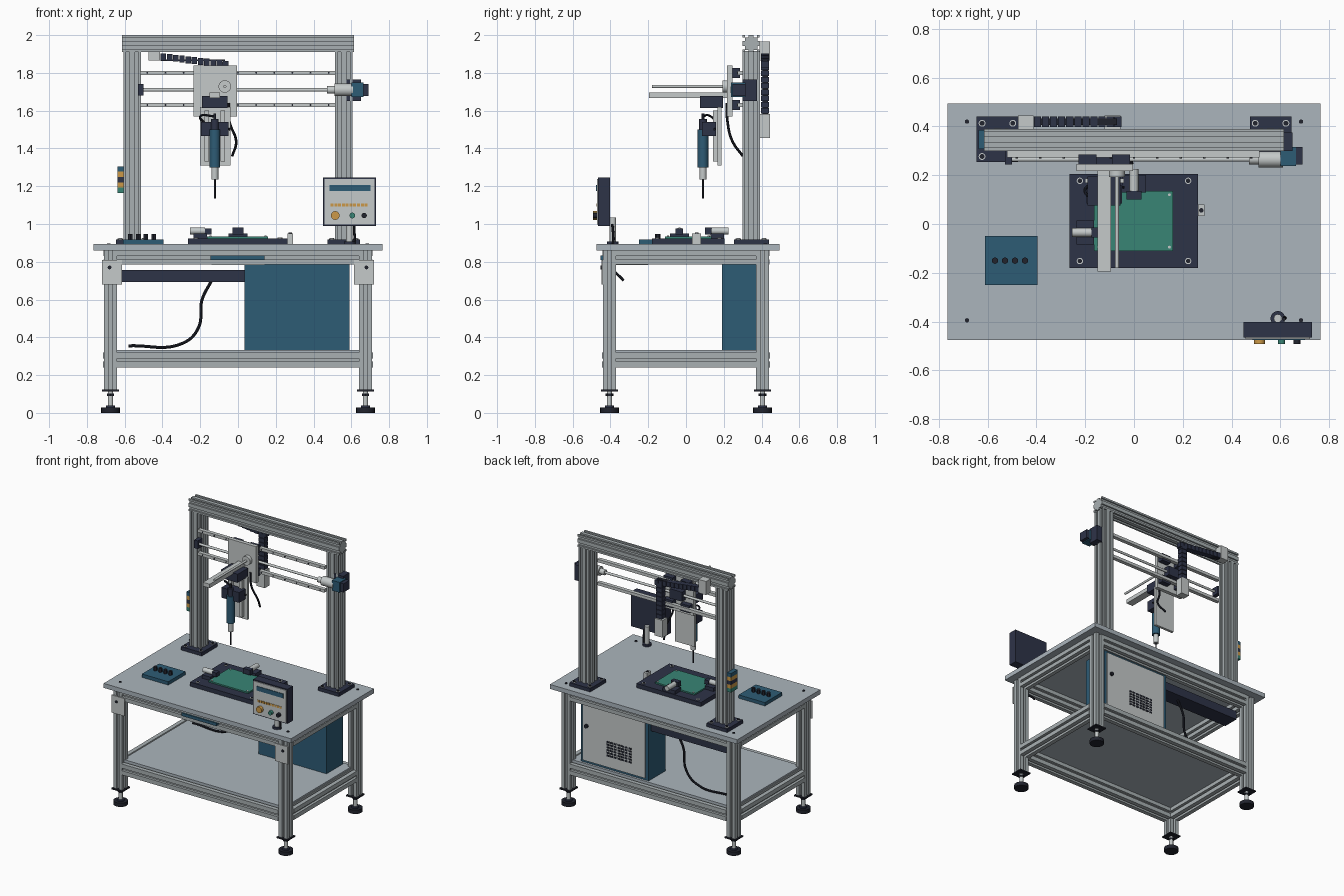
import bpy, bmesh, math
from mathutils import Matrix, Vector

if "Cube" in bpy.data.objects:
    bpy.data.objects.remove(bpy.data.objects["Cube"], do_unlink=True)


def material(name, *srgb):
    mat = bpy.data.materials.new(name)
    colour = [((c + .055) / 1.055) ** 2.4 for c in srgb] + [1]
    mat.use_nodes = True
    mat.diffuse_color = colour
    mat.node_tree.nodes["Principled BSDF"].inputs["Base Color"].default_value = colour
    return mat


aluminium = material("aluminium", .66, .69, .7)
worktop = material("worktop grey", .67, .71, .74)
plate = material("light plate grey", .77, .79, .79)
navy = material("dark navy", .18, .2, .28)
blue = material("machine blue", .18, .36, .46)
teal = material("board green", .22, .52, .46)
amber = material("amber", .8, .6, .28)
rubber = material("black rubber", .13, .14, .18)
TURN = {"X": Matrix.Rotation(math.pi / 2, 4, "Y"),
        "Y": Matrix.Rotation(-math.pi / 2, 4, "X"), "Z": Matrix()}
rounded = []


def finish(name, mat, bm):
    bmesh.ops.recalc_face_normals(bm, faces=bm.faces)
    mesh = bpy.data.meshes.new(name)
    bm.to_mesh(mesh)
    bm.free()
    mesh.materials.append(mat)
    ob = bpy.data.objects.new(name, mesh)
    bpy.context.collection.objects.link(ob)
    return ob


def boxes(name, mat, spans):
    """One object from several (x, y, z) span triples."""
    bm = bmesh.new()
    for span in spans:
        middle = Vector([(a + b) / 2 for a, b in span])
        size = Vector([abs(b - a) for a, b in span])
        bmesh.ops.create_cube(bm, size=1, matrix=Matrix.LocRotScale(middle, None, size))
    return finish(name, mat, bm)


def box(name, mat, x, y, z):
    return boxes(name, mat, [(x, y, z)])


def rods(name, mat, centers, radius, length, axis="Z", sides=24):
    """One object from equal cylinders."""
    bm = bmesh.new()
    for c in centers:
        bmesh.ops.create_cone(bm, cap_ends=True, segments=sides, radius1=radius, radius2=radius,
                              depth=length, matrix=Matrix.Translation(c) @ TURN[axis])
    rounded.append(finish(name, mat, bm))


def extrusion(name, center, width, length, axis="Z", slots=1):
    """Slotted square aluminium profile."""
    h, g, d = width / 2, .009, .015 / slots + .004
    bm = bmesh.new()
    outline = []
    for quarter in range(4):
        side = [Vector((-h, -h, 0))]
        for i in range(slots):
            c = -h + width * (i + .5) / slots
            side += [Vector((c + s * g, -h + e, 0)) for s, e in ((-1, 0), (-1, d), (1, d), (1, 0))]
        outline += [Matrix.Rotation(quarter * math.pi / 2, 3, "Z") @ p for p in side]
    face = bm.faces.new([bm.verts.new(p - Vector((0, 0, length / 2))) for p in outline])
    top = bmesh.ops.extrude_face_region(bm, geom=[face])["geom"]
    bmesh.ops.translate(bm, vec=(0, 0, length), verts=[v for v in top if isinstance(v, bmesh.types.BMVert)])
    bm.transform(Matrix.Translation(center) @ TURN[axis])
    finish(name, aluminium, bm)


def cable(name, points, radius=.008):
    curve = bpy.data.curves.new(name, "CURVE")
    curve.dimensions, curve.bevel_depth, curve.bevel_resolution = "3D", radius, 2
    curve.use_fill_caps = True
    spline = curve.splines.new("BEZIER")
    spline.bezier_points.add(len(points) - 1)
    for knot, p in zip(spline.bezier_points, points):
        knot.co = p
        knot.handle_left_type = knot.handle_right_type = "AUTO"
    source = bpy.data.objects.new(name + "_path", curve)
    bpy.context.collection.objects.link(source)
    mesh = bpy.data.meshes.new_from_object(source.evaluated_get(bpy.context.evaluated_depsgraph_get()))
    bpy.data.objects.remove(source, do_unlink=True)
    mesh.materials.clear()
    mesh.materials.append(rubber)
    ob = bpy.data.objects.new(name, mesh)
    bpy.context.collection.objects.link(ob)
    rounded.append(ob)


# Table frame: legs, rails, feet
LEG_X, LEG_Y = .675, .405
corners = [(sx * LEG_X, sy * LEG_Y) for sx in (-1, 1) for sy in (-1, 1)]
for x, y in corners:
    extrusion("leg", (x, y, .49), .07, .74)
for level, size in ((.28, .08), (.822, .075)):
    for s in (-1, 1):
        extrusion("long_rail", (0, s * LEG_Y, level), size, 1.28, "X")
        extrusion("side_rail", (s * LEG_X, 0, level), size, .74, "Y")
rods("foot_pads", rubber, [(x, y, .014) for x, y in corners], .049, .028)
rods("foot_cones", navy, [(x, y, .033) for x, y in corners], .025, .012)
rods("foot_stems", plate, [(x, y, .07) for x, y in corners], .014, .1)
rods("foot_nuts", rubber, [(x, y, .096) for x, y in corners], .02, .012, sides=6)
boxes("foot_plates", rubber, [((x - .045, x + .045), (y - .045, y + .045), (.114, .123)) for x, y in corners])
box("worktop", worktop, (-.765, .765), (-.475, .495), (.86, .893))
rods("worktop_bolts", rubber, [(s * .685, y, .894) for s in (-1, 1) for y in (-.395, .42)], .009, .008)
box("lower_shelf", worktop, (-.66, .66), (-.4, .4), (.316, .332))
boxes("corner_brackets", plate, [((s * .615, s * .72), (-.448, -.439), (.68, .81)) for s in (-1, 1)])
rods("bracket_bolts", rubber, [(s * .68, -.449, .77) for s in (-1, 1)], .01, .008, "Y")

# Under the worktop: drawer, cabinet, cable tray
box("drawer", plate, (-.14, .14), (-.442, -.2), (.783, .81))
box("drawer_front", blue, (-.145, .14), (-.452, -.2), (.81, .832))
box("control_cabinet", blue, (.035, .59), (.19, .385), (.333, .785))
box("cabinet_door", plate, (.06, .57), (.385, .395), (.35, .77))
boxes("door_vents", rubber, [((.17 + i * .03, .193 + i * .03), (.39, .397), (.43 + j * .02, .443 + j * .02))
                             for i in range(7) for j in range(6)])
rods("door_lock", rubber, [(.535, .4, .61)], .014, .015, "Y")
box("cable_tray", navy, (-.62, .035), (.24, .36), (.693, .757))
cable("supply_cable", [(-.14, .3, .7), (-.19, .3, .6), (-.21, .3, .45), (-.29, .3, .37), (-.58, .3, .355)])

# Gantry
for s in (-1, 1):
    x = s * .56
    extrusion("gantry_column", (x, .345, 1.41), .092, 1.01, slots=2)
    box("column_base", navy, (x - .085, x + .085), (.255, .44), (.893, .918))
    spots = [(x + i * .063, .345 + j * .068) for i in (-1, 1) for j in (-1, 1)]
    rods("base_washers", plate, [(a, b, .919) for a, b in spots], .014, .006)
    rods("base_screws", rubber, [(a, b, .922) for a, b in spots], .01, .006)
extrusion("gantry_beam", (0, .345, 1.955), .09, 1.23, "X", slots=2)

# Cross axis: rails, screw, motor
levels = (1.63, 1.8)
boxes("guide_rails", plate, [((-.52, .515), (.272, .3), (z - .011, z + .011)) for z in levels])
rods("rail_bolts", rubber, [(i * .096, .271, z) for z in levels for i in range(-5, 6)], .005, .004, "Y", 8)
rods("lead_screw", plate, [(0, .265, 1.71)], .009, 1.04, "X")
rods("screw_coupling", plate, [(.495, .265, 1.71)], .02, .045, "X")
rods("gearbox", plate, [(.56, .265, 1.71)], .033, .1, "X")
box("motor_bracket", navy, (.565, .65), (.3, .375), (1.65, 1.765))
box("axis_motor", blue, (.6, .665), (.237, .315), (1.672, 1.748))
box("motor_cap", navy, (.665, .69), (.245, .315), (1.678, 1.742))
box("screw_end_block", navy, (-.53, -.5), (.245, .3), (1.68, 1.74))

# Signal light on the column side
for z, mat in enumerate((teal, amber, navy, amber, blue)):
    low = 1.165 + z * .028
    box("signal_light", mat, (-.637, -.606), (.308, .385), (low, low + .028))

# Carriage and reach arm
box("carriage_plate", plate, (-.235, -.005), (.218, .246), (1.57, 1.84))
boxes("carriage_bearings", navy, [((x - .037, x + .037), (.246, .285), (z - .027, z + .027))
                                  for x in (-.19, -.053) for z in levels])
box("screw_nut", navy, (-.17, -.07), (.246, .29), (1.675, 1.745))
box("reach_arm", plate, (-.15, -.095), (-.195, .22), (1.668, 1.697))
rods("reach_screw", plate, [(-.07, .02, 1.728)], .008, .4, "Y")
rods("reach_bearing", plate, [(-.07, .208, 1.728)], .033, .03, "Y")
box("reach_slider", navy, (-.19, -.055), (.075, .195), (1.615, 1.678))

# Tool head
box("tool_back_plate", plate, (-.2, -.04), (.168, .187), (1.31, 1.62))
boxes("tool_rails", plate, [((x - .012, x + .012), (.142, .168), (1.33, 1.6)) for x in (-.165, -.08)])
box("tool_clamp", navy, (-.195, -.05), (.085, .158), (1.465, 1.54))
TOOL = (-.1225, .09)
for name, mat, radius, low, high in (
        ("driver_body", blue, .028, 1.3, 1.5), ("driver_cap", navy, .02, 1.5, 1.555),
        ("driver_tail", rubber, .007, 1.55, 1.585), ("driver_nose", plate, .018, 1.235, 1.3),
        ("driver_bit", rubber, .005, 1.135, 1.24)):
    rods(name, mat, [(*TOOL, (low + high) / 2)], radius, high - low)
cable("driver_cable", [(*TOOL, 1.57), (-.2, .13, 1.57), (-.18, .16, 1.54), (-.04, .15, 1.5)], .006)
cable("carriage_cable", [(-.05, .215, 1.64), (-.045, .22, 1.54), (-.01, .245, 1.44), (-.03, .3, 1.36)], .007)

# Cable chain behind the gantry
box("chain_anchor", plate, (-.475, -.412), (.39, .445), (1.865, 1.965))
links = [((-.41 + i * .033, -.381 + i * .033), (.398, .44), (1.867 - i * .004, 1.903 - i * .004)) for i in range(11)]
links += [((-.11, -.062), (.398, .44), (1.585 + i * .033, 1.614 + i * .033)) for i in range(8)]
boxes("cable_chain", navy, links)
box("chain_core_across", rubber, (-.41, -.07), (.405, .433), (1.862, 1.872))
box("chain_core_down", rubber, (-.1, -.072), (.405, .433), (1.58, 1.86))
box("chain_end_block", plate, (-.12, -.055), (.39, .445), (1.455, 1.582))

# Board fixture with clamps
box("fixture_plate", navy, (-.265, .262), (-.18, .205), (.893, .924))
box("circuit_board", teal, (-.165, .16), (-.11, .135), (.924, .934))
pins = [(sx * .222, y, .925) for sx in (-1, 1) for y in (-.152, .177)]
rods("fixture_washers", plate, pins, .013, .005)
rods("fixture_screws", rubber, pins, .009, .008)
rods("board_pins", plate, [(sx * .145, y, .935) for sx in (-1, 1) for y in (-.095, .12)], .006, .006)
boxes("clamp_bases", navy, [((-.235, -.165), (-.085, .015), (.924, .95)), ((-.05, .05), (.13, .2), (.924, .95))])
rods("side_clamp", plate, [(-.215, -.035, .963)], .018, .08, "X")
rods("back_clamp", plate, [(0, .18, .963)], .018, .09, "Y")
boxes("clamp_tips", navy, [((-.175, -.14), (-.055, -.015), (.945, .975)), ((-.03, .03), (.1, .135), (.945, .982))])
box("fixture_sensor", plate, (.262, .29), (.033, .08), (.893, .95))
rods("sensor_eye", rubber, [(.276, .056, .951)], .009, .006)

# Tool holder pad
box("bit_holder", blue, (-.61, -.395), (-.25, -.05), (.893, .918))
rods("spare_bits", rubber, [(-.57 + i * .041, -.15, .932) for i in range(4)], .014, .028, sides=6)

# Operator panel
rods("panel_post", plate, [(.59, -.387, .965)], .017, .14)
rods("post_collar", navy, [(.59, -.387, .9)], .03, .014)
box("panel_housing", navy, (.45, .73), (-.466, -.402), (.99, 1.245))
box("panel_face", plate, (.458, .722), (-.472, -.466), (.998, 1.237))
box("panel_display", blue, (.485, .702), (-.476, -.472), (1.175, 1.207))
boxes("panel_indicators", amber, [((x * .02 + .49, x * .02 + .506), (-.475, -.472), (1.092, 1.108)) for x in range(10)])
for name, mat, x, radius in (("start_knob", amber, .515, .023), ("run_button", teal, .605, .015),
                             ("stop_button", rubber, .668, .014)):
    rods(name, mat, [(x, -.481, 1.045)], radius, .024, "Y")
cable("panel_cable", [(.615, -.39, 1), (.618, -.385, .9), (.62, -.41, .8), (.62, -.33, .7)], .007)

# Smooth the round parts
bpy.ops.object.select_all(action="DESELECT")
for ob in rounded:
    ob.select_set(True)
bpy.context.view_layer.objects.active = rounded[0]
bpy.ops.object.shade_smooth_by_angle(angle=math.radians(40))
